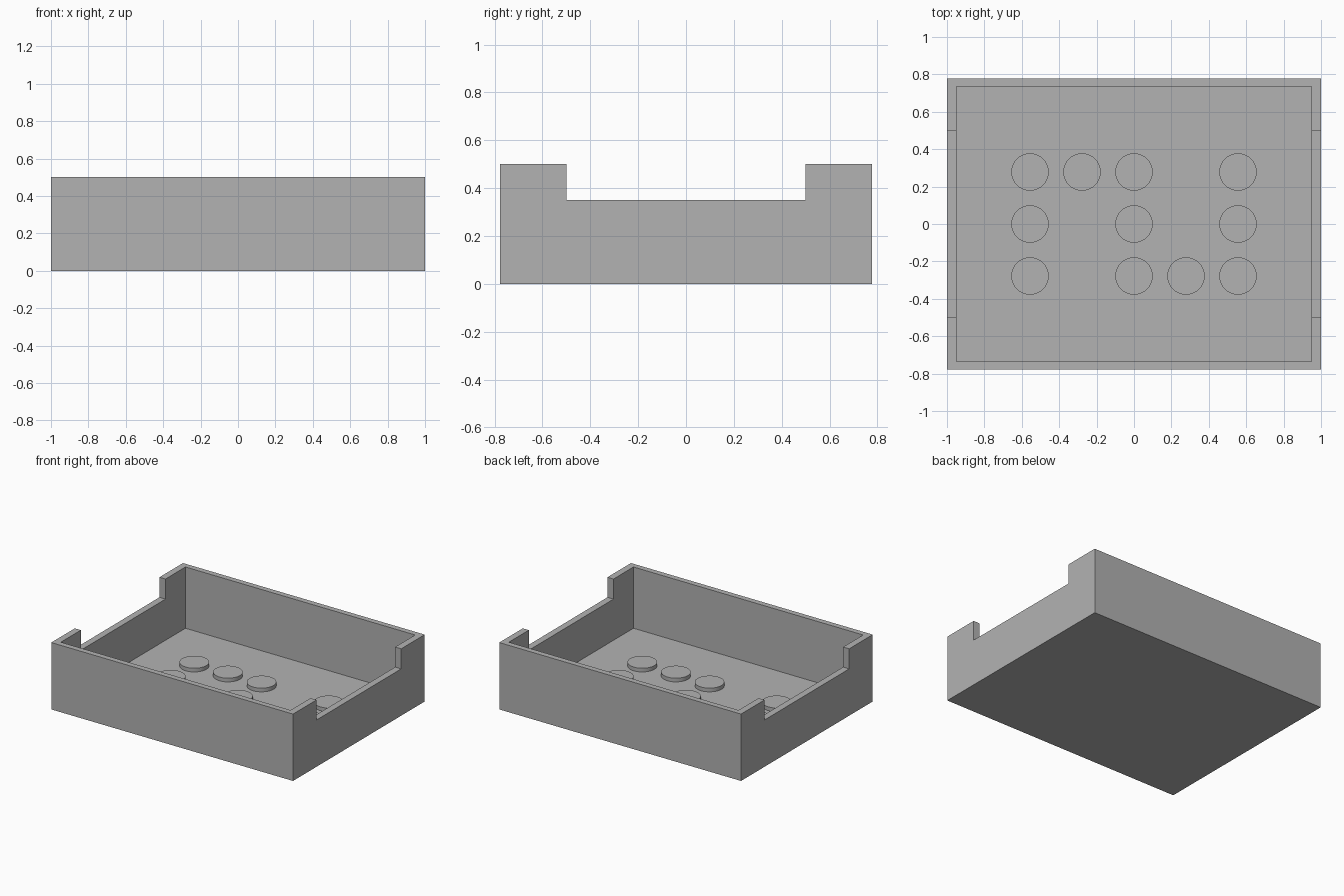
import bpy

cube = bpy.data.objects.get("Cube")
if cube:
    bpy.data.objects.remove(cube, do_unlink=True)

# Overall sizes
LENGTH, DEPTH, HEIGHT = 2.0, 1.556, 0.5
SIDE_WALL, END_WALL, FLOOR = 0.05, 0.042, 0.042
NOTCH_WIDTH, NOTCH_Z = 1.0, 0.35
PITCH, DISC_RADIUS, DISC_TOP = 0.278, 0.1, 0.07

grey = bpy.data.materials.new("plain grey")
grey.use_nodes = True
colour = (0.448, 0.448, 0.448, 1)
grey.diffuse_color = colour
for node in grey.node_tree.nodes:
    if node.type == 'BSDF_PRINCIPLED':
        node.inputs["Base Color"].default_value = colour


def box(name, size, bottom):
    """Box centred on x and y, standing on the given height."""
    bpy.ops.mesh.primitive_cube_add(size=1, location=(0, 0, bottom + size[2] / 2))
    obj = bpy.context.object
    obj.name = name
    obj.scale = size
    bpy.ops.object.transform_apply(location=True, rotation=False, scale=True)
    return obj


def carve(target, cutter):
    """Subtract the cutter and remove it."""
    cutter.hide_render = True
    mod = target.modifiers.new("carve", 'BOOLEAN')
    mod.operation = 'DIFFERENCE'
    mod.solver = 'EXACT'
    mod.object = cutter
    bpy.ops.object.select_all(action='DESELECT')
    bpy.context.view_layer.objects.active = target
    target.select_set(True)
    bpy.ops.object.modifier_apply(modifier=mod.name)
    bpy.data.objects.remove(cutter, do_unlink=True)


# Open tray with a notch through both side walls
tray = box("tray", (LENGTH, DEPTH, HEIGHT), 0)
carve(tray, box("cavity_cutter",
                (LENGTH - 2 * SIDE_WALL, DEPTH - 2 * END_WALL, HEIGHT), FLOOR))
carve(tray, box("notch_cutter", (LENGTH * 2, NOTCH_WIDTH, HEIGHT), NOTCH_Z))
tray.data.materials.clear()
tray.data.materials.append(grey)

# Raised discs on the floor, laid out by row from back to front
rows = ["ooo.o",
        "o.o.o",
        "o.ooo"]
sunk = FLOOR / 2
for r, row in enumerate(rows):
    for c, mark in enumerate(row):
        if mark != "o":
            continue
        bpy.ops.mesh.primitive_cylinder_add(
            vertices=64, radius=DISC_RADIUS, depth=DISC_TOP - sunk,
            location=((c - 2) * PITCH, (1 - r) * PITCH, (DISC_TOP + sunk) / 2))
        disc = bpy.context.object
        disc.name = f"floor_disc_{r + 1}_{c + 1}"
        disc.data.materials.append(grey)
        bpy.ops.object.shade_smooth_by_angle()
